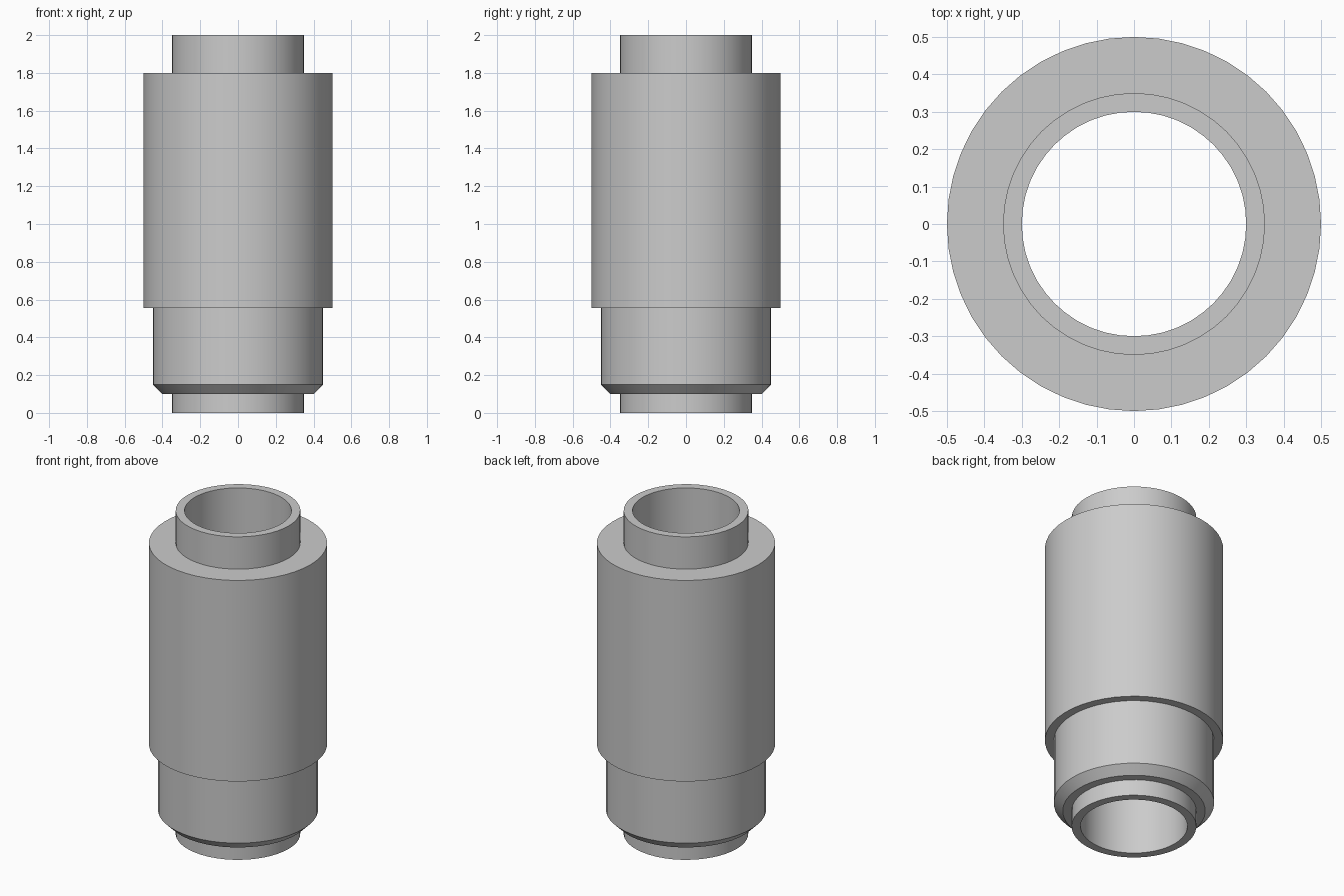
import bpy
import bmesh
from math import cos, sin, tau

SEGMENTS = 48

cube = bpy.data.objects.get("Cube")
if cube:
    bpy.data.objects.remove(cube, do_unlink=True)

# Single plain grey
grey = bpy.data.materials.new("plain grey")
grey.use_nodes = True
colour = (0.6, 0.6, 0.6, 1.0)
grey.diffuse_color = colour
grey.node_tree.nodes["Principled BSDF"].inputs["Base Color"].default_value = colour


def lathe(name, profile):
    """Revolve a closed (radius, height) profile around the z axis."""
    bm = bmesh.new()
    rings = []
    for i in range(SEGMENTS):
        a = tau * i / SEGMENTS
        rings.append([bm.verts.new((r * cos(a), r * sin(a), z)) for r, z in profile])
    count = len(profile)
    for i, ring in enumerate(rings):
        following = rings[(i + 1) % SEGMENTS]
        for j in range(count):
            k = (j + 1) % count
            bm.faces.new((ring[j], following[j], following[k], ring[k]))
    bmesh.ops.recalc_face_normals(bm, faces=bm.faces)
    mesh = bpy.data.meshes.new(name)
    bm.to_mesh(mesh)
    bm.free()
    mesh.materials.append(grey)
    obj = bpy.data.objects.new(name, mesh)
    bpy.context.collection.objects.link(obj)
    bpy.ops.object.select_all(action="DESELECT")
    obj.select_set(True)
    bpy.context.view_layer.objects.active = obj
    bpy.ops.object.shade_smooth_by_angle(angle=0.5)
    return obj


# Stepped sleeve with a through bore, end collars and a chamfered lower shoulder
lathe("stepped_sleeve", [
    (0.30, 0.0), (0.35, 0.0),      # lower collar
    (0.35, 0.10), (0.40, 0.10),    # underside of the shoulder
    (0.45, 0.15), (0.45, 0.555),   # chamfer and lower barrel
    (0.50, 0.555), (0.50, 1.80),   # main barrel
    (0.35, 1.80), (0.35, 2.0),     # upper collar
    (0.30, 2.0),
])
